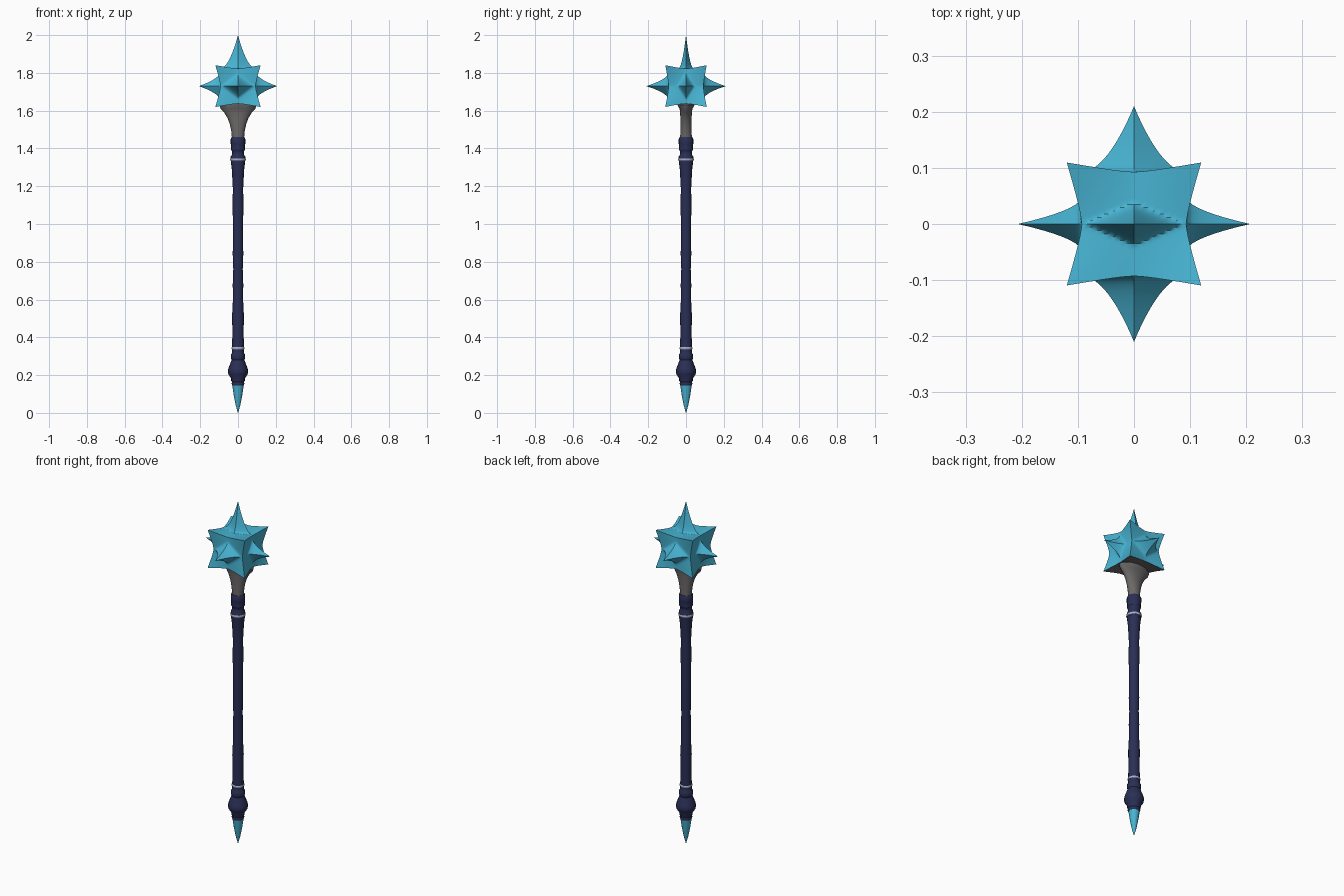
import bpy, bmesh, math

if "Cube" in bpy.data.objects:
    bpy.data.objects.remove(bpy.data.objects["Cube"])


def material(name, rgb):
    m = bpy.data.materials.new(name)
    m.diffuse_color = (*rgb, 1)
    m.use_nodes = True
    m.node_tree.nodes["Principled BSDF"].inputs["Base Color"].default_value = m.diffuse_color
    return m


CRYSTAL = material("ice_blue", (0.065, 0.46, 0.66))
STONE = material("warm_grey", (0.15, 0.138, 0.138))
NAVY = material("navy", (0.023, 0.028, 0.09))
SILVER = material("pale_silver", (0.38, 0.44, 0.58))


def finish(bm, name, mats, angle=35):
    bmesh.ops.recalc_face_normals(bm, faces=bm.faces)
    me = bpy.data.meshes.new(name)
    bm.to_mesh(me)
    bm.free()
    ob = bpy.data.objects.new(name, me)
    bpy.context.collection.objects.link(ob)
    for m in mats:
        me.materials.append(m)
    bpy.ops.object.select_all(action='DESELECT')
    bpy.context.view_layer.objects.active = ob
    ob.select_set(True)
    bpy.ops.object.shade_smooth_by_angle(angle=math.radians(angle))
    return ob


def loft(name, rings, mat, n=16, angle=35):
    """Stack of elliptical rings given as (z, rx, ry), capped at both ends."""
    bm = bmesh.new()
    loops = []
    for z, rx, ry in rings:
        loops.append([bm.verts.new((rx * math.cos(2 * math.pi * i / n),
                                    ry * math.sin(2 * math.pi * i / n), z))
                      for i in range(n)])
    for a, b in zip(loops, loops[1:]):
        for i in range(n):
            j = (i + 1) % n
            bm.faces.new((a[i], a[j], b[j], b[i]))
    bm.faces.new(loops[0][::-1])
    bm.faces.new(loops[-1])
    return finish(bm, name, [mat], angle)


def lathe(name, profile, mat, **kw):
    return loft(name, [(z, r, r) for z, r in profile], mat, **kw)


# Bottom crystal point
lathe("bottom_spike", [(0, 0.001), (0.04, 0.012), (0.09, 0.022),
                       (0.15, 0.031)], CRYSTAL, n=12)

# Pommel with its bulge
lathe("pommel", [(0.145, 0.031), (0.155, 0.034), (0.163, 0.032), (0.17, 0.036),
                 (0.182, 0.036), (0.205, 0.051), (0.22, 0.054), (0.235, 0.051),
                 (0.28, 0.034), (0.29, 0.038), (0.308, 0.038), (0.318, 0.031),
                 (0.33, 0.031)], NAVY)

# Slightly wavy grip
lathe("grip", [(0.325, 0.031), (0.36, 0.031), (0.42, 0.030), (0.52, 0.031),
               (0.60, 0.027), (0.68, 0.028), (0.76, 0.025), (0.84, 0.028),
               (0.92, 0.027), (1.00, 0.026), (1.10, 0.030), (1.18, 0.027),
               (1.24, 0.030), (1.29, 0.033), (1.33, 0.038)], NAVY)

# Upper collar
lathe("upper_collar", [(1.325, 0.038), (1.355, 0.039), (1.37, 0.031),
                       (1.385, 0.032), (1.395, 0.038), (1.415, 0.036),
                       (1.425, 0.039), (1.45, 0.039), (1.46, 0.034)], NAVY)

# Thin silver rings
for name, z, r in (("lower_ring", 0.342, 0.034), ("upper_ring", 1.341, 0.0415)):
    lathe(name, [(z - 0.006, r - 0.002), (z - 0.003, r),
                 (z + 0.003, r), (z + 0.006, r - 0.002)], SILVER)

# Neck flaring sideways into the head
loft("neck", [(1.45, 0.032, 0.031), (1.49, 0.035, 0.030), (1.53, 0.044, 0.030),
              (1.56, 0.055, 0.030), (1.59, 0.073, 0.031), (1.61, 0.092, 0.034),
              (1.63, 0.098, 0.045), (1.65, 0.07, 0.045)], STONE, n=24)

# Spiked head: a cube grid with pulled corners and a concave spike on each side
CENTRE = 1.73
CORNER = (1.05, 0.96, 0.97)
# per axis: tip distance, falloff along the two other axes
SPIKES = {0: (0.207, (0, 1.9, 1.2)),
          1: (0.21, (1.0, 0, 1.3)),
          2: (0.27, (1.0, 2.3, 0))}
bm = bmesh.new()
bmesh.ops.create_cube(bm, size=2)
bmesh.ops.subdivide_edges(bm, edges=bm.edges[:], cuts=31, use_grid_fill=True)
for f in bm.faces:
    f.material_index = 1 if f.calc_center_median().z < -0.97 else 0
for v in bm.verts:
    c = v.co.copy()
    corner = abs(c.x * c.y * c.z)
    size = 0.093 + 0.021 * corner ** 1.5
    p = [c[k] * size * (1 + (CORNER[k] - 1) * corner) for k in range(3)]
    axis = max(range(3), key=lambda k: abs(c[k]))
    sign = 1 if c[axis] > 0 else -1
    if not (axis == 2 and sign < 0):
        tip, fall = SPIKES[axis]
        t = sum(fall[k] * abs(c[k]) for k in range(3))
        p[axis] += sign * (tip - 0.093) * max(0, 1 - t) ** 1.9
    v.co = (p[0], p[1], p[2] + CENTRE)
finish(bm, "spiked_head", [CRYSTAL, STONE], 30)
